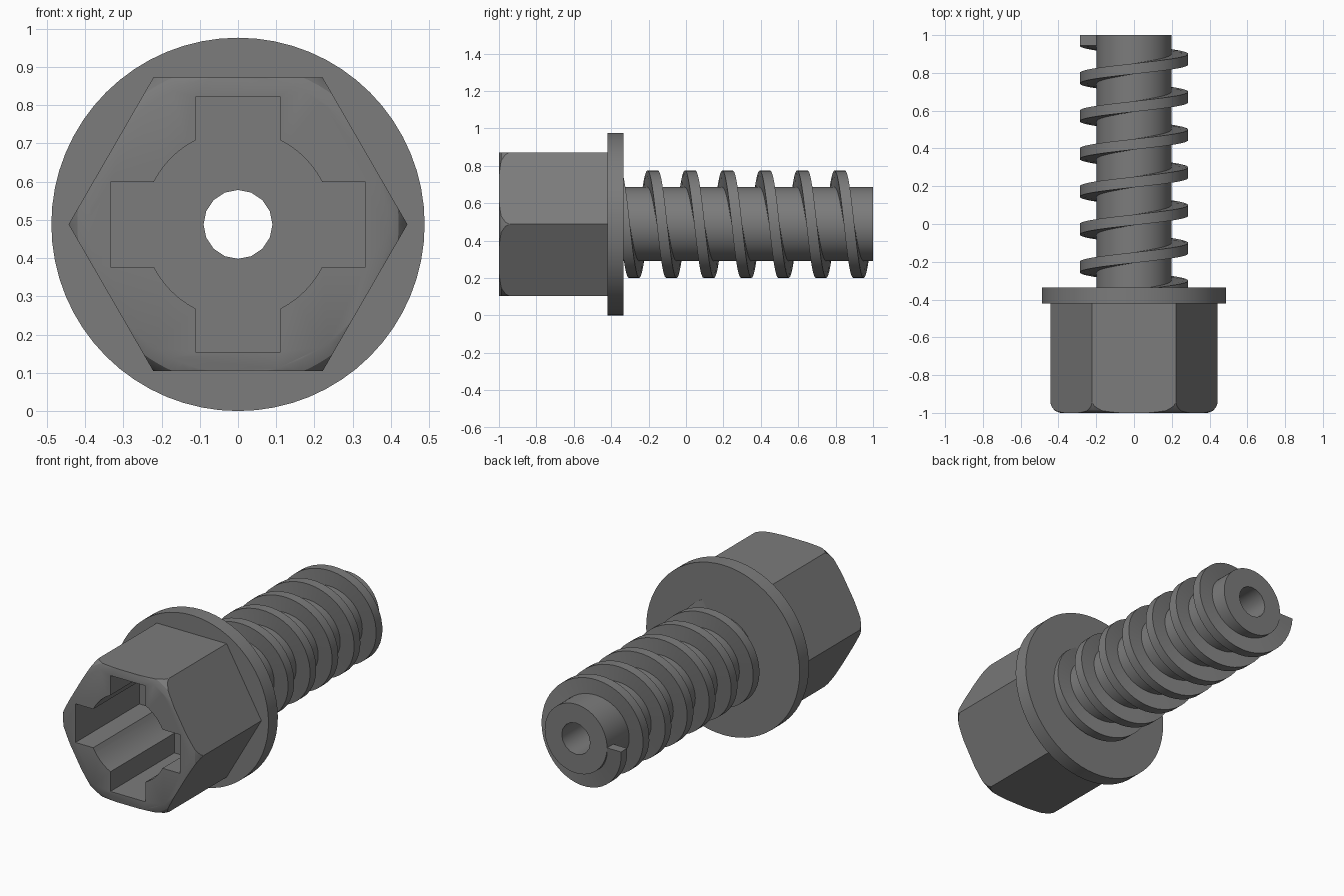
import bpy, bmesh, math

if "Cube" in bpy.data.objects:
    bpy.data.objects.remove(bpy.data.objects["Cube"], do_unlink=True)

AXIS_Z = 0.488          # height of the bolt's axis, which runs along y

steel = bpy.data.materials.new("dark grey steel")
steel.use_nodes = True
GREY = (0.2, 0.2, 0.2, 1.0)
steel.diffuse_color = GREY
steel.node_tree.nodes["Principled BSDF"].inputs["Base Color"].default_value = GREY


def finish(name, bm):
    bmesh.ops.recalc_face_normals(bm, faces=bm.faces)
    mesh = bpy.data.meshes.new(name)
    bm.to_mesh(mesh)
    bm.free()
    mesh.materials.append(steel)
    obj = bpy.data.objects.new(name, mesh)
    bpy.context.collection.objects.link(obj)
    return obj


def select(obj):
    bpy.ops.object.select_all(action='DESELECT')
    obj.select_set(True)
    bpy.context.view_layer.objects.active = obj


def smooth(obj, angle=30):
    select(obj)
    bpy.ops.object.shade_smooth_by_angle(angle=math.radians(angle))


def prism(name, outline, y0, y1):
    """Extrude an (x, z) outline about the axis from y0 to y1."""
    bm = bmesh.new()
    a = [bm.verts.new((x, y0, AXIS_Z + z)) for x, z in outline]
    b = [bm.verts.new((x, y1, AXIS_Z + z)) for x, z in outline]
    n = len(outline)
    bm.faces.new(a)
    bm.faces.new(b)
    for i in range(n):
        j = (i + 1) % n
        bm.faces.new((a[i], a[j], b[j], b[i]))
    return finish(name, bm)


def ngon(n, r):
    return [(r * math.cos(2 * math.pi * i / n), r * math.sin(2 * math.pi * i / n))
            for i in range(n)]


def lathe(name, profile, n=64):
    """Revolve an (r, y) profile and cap both ends."""
    bm = bmesh.new()
    rings = [[bm.verts.new((x, y, AXIS_Z + z)) for x, z in ngon(n, r)]
             for r, y in profile]
    for a, b in zip(rings, rings[1:]):
        for i in range(n):
            j = (i + 1) % n
            bm.faces.new((a[i], a[j], b[j], b[i]))
    bm.faces.new(rings[0])
    bm.faces.new(rings[-1])
    return finish(name, bm)


def boolean(obj, cutter, operation):
    mod = obj.modifiers.new("cut", 'BOOLEAN')
    mod.object = cutter
    mod.operation = operation
    mod.solver = 'EXACT'
    select(obj)
    bpy.ops.object.modifier_apply(modifier=mod.name)
    bpy.data.objects.remove(cutter, do_unlink=True)


# Hexagonal head with rounded-off front corners
head = prism("hex_head", ngon(6, 0.443), -1.0, -0.41)
rounding = lathe("corner_rounding", [(0.39, -1.0), (0.42, -0.988), (0.437, -0.965),
                                     (0.447, -0.93), (0.47, -0.3)], 96)
boolean(head, rounding, 'INTERSECT')

# Cross-shaped socket with a round centre, repeated over four quadrants
HALF, REACH, INNER = 0.111, 0.333, 0.22
radius = math.hypot(HALF, INNER)
start = math.atan2(HALF, INNER)
sweep = math.pi / 2 - 2 * start
quadrant = [(REACH, HALF)]
quadrant += [(radius * math.cos(start + sweep * i / 6),
              radius * math.sin(start + sweep * i / 6)) for i in range(7)]
quadrant += [(HALF, REACH)]
cross = []
for _ in range(4):
    cross += quadrant
    quadrant = [(-z, x) for x, z in quadrant]
boolean(head, prism("socket_cutter", cross, -1.2, -0.2), 'DIFFERENCE')
smooth(head, 25)

# Flange and shank, with a bore right through
shank = lathe("flange_and_shank", [(0.488, -0.42), (0.488, -0.335),
                                   (0.198, -0.335), (0.198, 1.0)])
boolean(shank, prism("bore_cutter", ngon(16, 0.09), -0.6, 1.2), 'DIFFERENCE')
smooth(shank)

# Helical thread: square section swept around the shank
PITCH, WIDTH, STEPS = 0.2, 0.056, 48
section = [(0.185, -WIDTH / 2), (0.287, -WIDTH / 2), (0.287, WIDTH / 2), (0.185, WIDTH / 2)]
bm = bmesh.new()
rings = []
for i in range(int(-6 * STEPS), int(0.75 * STEPS) + 1):
    t = i / STEPS
    ang = math.pi / 2 - 2 * math.pi * t
    rings.append([bm.verts.new((r * math.cos(ang), 0.822 + PITCH * t + dy,
                                AXIS_Z + r * math.sin(ang))) for r, dy in section])
for a, b in zip(rings, rings[1:]):
    for k in range(4):
        m = (k + 1) % 4
        bm.faces.new((a[k], a[m], b[m], b[k]))
bm.faces.new(rings[0])
bm.faces.new(rings[-1])
thread = finish("thread", bm)
smooth(thread)
